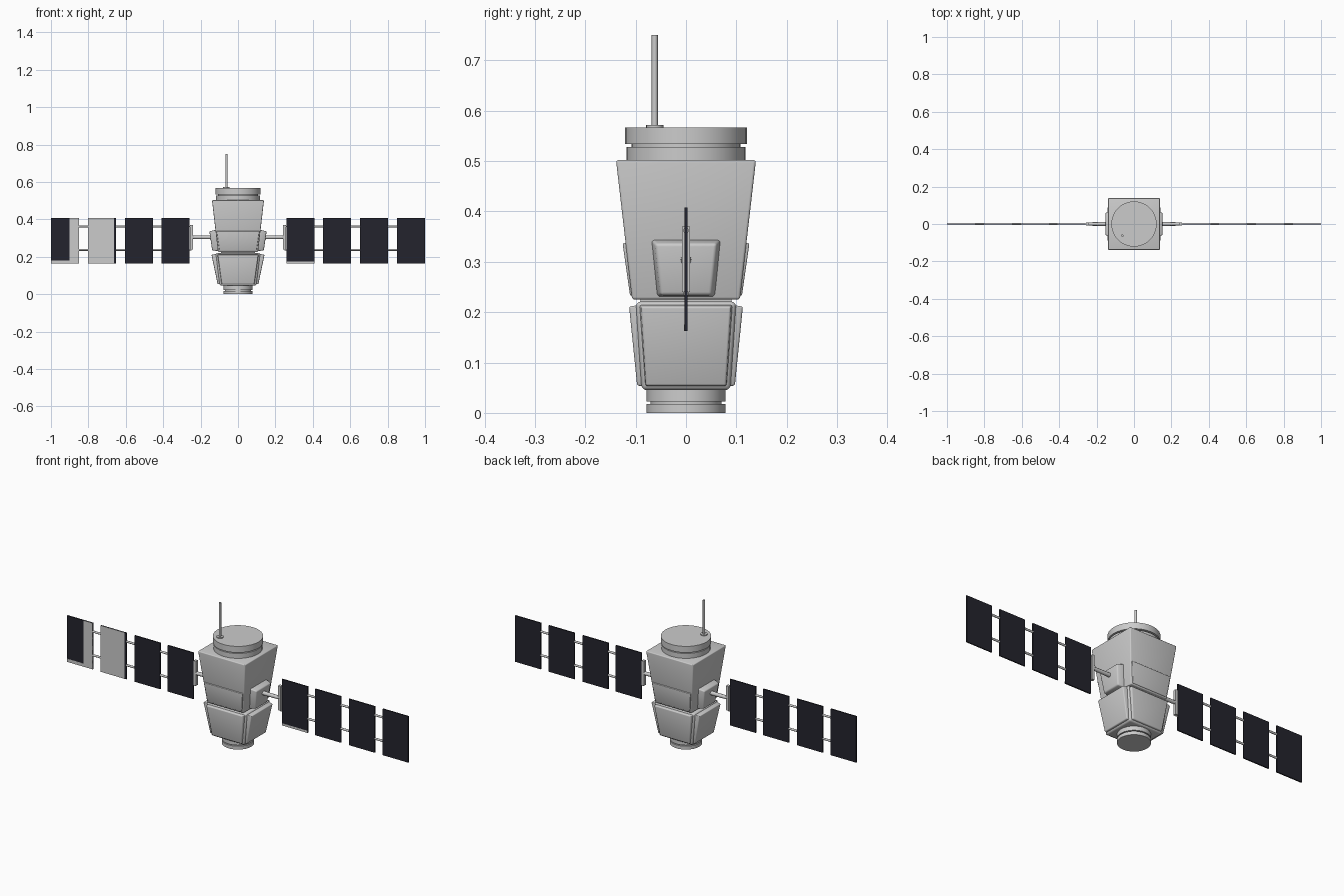
import bpy, bmesh, math
from mathutils import Matrix, Vector

if "Cube" in bpy.data.objects:
    bpy.data.objects.remove(bpy.data.objects["Cube"])


def material(name, rgb):
    m = bpy.data.materials.new(name)
    m.diffuse_color = (*rgb, 1)
    m.use_nodes = True
    m.node_tree.nodes["Principled BSDF"].inputs["Base Color"].default_value = m.diffuse_color
    return m


GREY = material("light_grey", (0.6, 0.6, 0.6))
DARK = material("dark_cell", (0.017, 0.017, 0.026))


def finish(name, bm, mat, smooth=None):
    bmesh.ops.recalc_face_normals(bm, faces=bm.faces)
    me = bpy.data.meshes.new(name)
    bm.to_mesh(me)
    bm.free()
    me.materials.append(mat)
    ob = bpy.data.objects.new(name, me)
    bpy.context.collection.objects.link(ob)
    if smooth:
        bpy.ops.object.select_all(action='DESELECT')
        bpy.context.view_layer.objects.active = ob
        ob.select_set(True)
        bpy.ops.object.shade_smooth_by_angle(angle=math.radians(smooth))
    return ob


def loft(name, quad_a, quad_b, bevel=0.0, turn=0.0, mat=GREY):
    """Solid between two matching four-sided outlines, with rounded edges."""
    bm = bmesh.new()
    a = [bm.verts.new(p) for p in quad_a]
    b = [bm.verts.new(p) for p in quad_b]
    bm.faces.new(a)
    bm.faces.new(b)
    for i in range(4):
        j = (i + 1) % 4
        bm.faces.new((a[i], a[j], b[j], b[i]))
    if bevel:
        bmesh.ops.bevel(bm, geom=bm.edges[:], offset=bevel, segments=3,
                        profile=0.5, affect='EDGES')
    bmesh.ops.transform(bm, matrix=Matrix.Rotation(turn, 4, 'Z'), verts=bm.verts)
    return finish(name, bm, mat, 32 if bevel else None)


def frustum(name, z0, z1, size0, size1, bevel=0.0, mat=GREY):
    def ring(s, z):
        return [(sx * s[0], sy * s[1], z) for sx, sy in ((-1, -1), (1, -1), (1, 1), (-1, 1))]
    return loft(name, ring(size0, z0), ring(size1, z1), bevel, mat=mat)


def slab(name, turn, z0, z1, w0, w1, d0, d1, thick, inset, bevel):
    """Raised plate on a leaning wall: outer depth d0 at z0 and d1 at z1."""
    inner = [(-w0, -d0 + thick, z0), (w0, -d0 + thick, z0),
             (w1, -d1 + thick, z1), (-w1, -d1 + thick, z1)]
    k = inset
    outer = [(-w0 + k, -d0, z0 + k / 2), (w0 - k, -d0, z0 + k / 2),
             (w1 - k, -d1, z1 - k), (-w1 + k, -d1, z1 - k)]
    return loft(name, inner, outer, bevel, turn)


def box(name, x0, x1, y0, y1, z0, z1, mat=GREY):
    bm = bmesh.new()
    bmesh.ops.create_cube(bm, size=1)
    for v in bm.verts:
        v.co = Vector(((x0, x1)[v.co.x > 0], (y0, y1)[v.co.y > 0], (z0, z1)[v.co.z > 0]))
    return finish(name, bm, mat)


def rod(name, p, q, r, segs=12, r2=None, smooth=40):
    p, q = Vector(p), Vector(q)
    bm = bmesh.new()
    m = Matrix.Translation((p + q) / 2) @ (q - p).to_track_quat('Z', 'Y').to_matrix().to_4x4()
    bmesh.ops.create_cone(bm, cap_ends=True, segments=segs, radius1=r,
                          radius2=r if r2 is None else r2, depth=(q - p).length, matrix=m)
    return finish(name, bm, GREY, smooth)


# Main body: two tapered blocks with a waist
frustum("upper_body", 0.225, 0.502, (0.107, 0.107), (0.139, 0.139), 0.005)
frustum("waist", 0.205, 0.24, (0.09, 0.09), (0.09, 0.09))
frustum("lower_body", 0.045, 0.221, (0.098, 0.088), (0.12, 0.1), 0.010)

# Raised plates on the four walls
for i, side in enumerate(("front", "right", "back", "left")):
    turn = i * math.pi / 2
    if i % 2 == 0:
        slab(side + "_upper_plate", turn, 0.231, 0.34, 0.102, 0.117,
             0.111, 0.126, 0.025, 0.003, 0.003)
        slab(side + "_lower_plate", turn, 0.052, 0.215, 0.09, 0.112,
             0.097, 0.113, 0.025, 0.004, 0.004)
    else:
        slab(side + "_pod", turn, 0.229, 0.346, 0.060, 0.071,
             0.138, 0.153, 0.045, 0.010, 0.006)
        slab(side + "_lower_plate", turn, 0.052, 0.215, 0.083, 0.093,
             0.109, 0.142, 0.03, 0.004, 0.004)

# Round caps: (name, bottom, top, radius)
for name, z0, z1, r in (("base_ring", 0.0, 0.018, 0.078),
                        ("base_groove", 0.018, 0.023, 0.070),
                        ("base_collar", 0.023, 0.05, 0.078),
                        ("top_collar", 0.498, 0.528, 0.118),
                        ("top_groove", 0.528, 0.534, 0.108),
                        ("top_cap", 0.534, 0.567, 0.121)):
    rod(name, (0, 0, z0), (0, 0, z1), r, 32)

# Antenna
rod("antenna_foot", (-0.062, -0.062, 0.567), (-0.062, -0.062, 0.572), 0.017, 20)
rod("antenna", (-0.062, -0.062, 0.57), (-0.062, -0.062, 0.75), 0.006)

# Solar wings, mirrored
SPANS = ((0.26, 0.41), (0.455, 0.605), (0.652, 0.803), (0.85, 1.0))
Z0, Z1, T = 0.163, 0.408, 0.003
for s, side in ((1, "right"), (-1, "left")):
    rod(side + "_arm", (s * 0.12, 0, 0.304), (s * 0.245, 0, 0.304), 0.011, r2=0.009)
    x = sorted((s * 0.241, s * 0.256))
    box(side + "_bracket", *x, -0.008, 0.008, 0.24, 0.37)
    for z in (0.237, 0.362):
        rod(side + "_wing_rail", (s * 0.248, 0, z), (s * 0.86, 0, z), 0.0028 * 1.0, 8)
        for a, b in zip(SPANS, SPANS[1:]):
            rod(side + "_panel_link", (s * a[1], 0, z), (s * b[0], 0, z), 0.0055, 10)
    for a, b in SPANS:
        x = sorted((s * a, s * b))
        box(side + "_solar_panel", *x, -T, T, Z0, Z1, DARK)

# Bare grey skins on the front of some panels
for x0, x1, z0, z1 in ((-0.803, -0.662, Z0, Z1), (-0.902, -0.85, Z0, Z1),
                       (-1.0, -0.902, Z0, 0.18), (0.26, 0.41, Z0, 0.175)):
    box("bare_panel_skin", x0, x1, -T - 0.0008, -T + 0.001, z0, z1)
